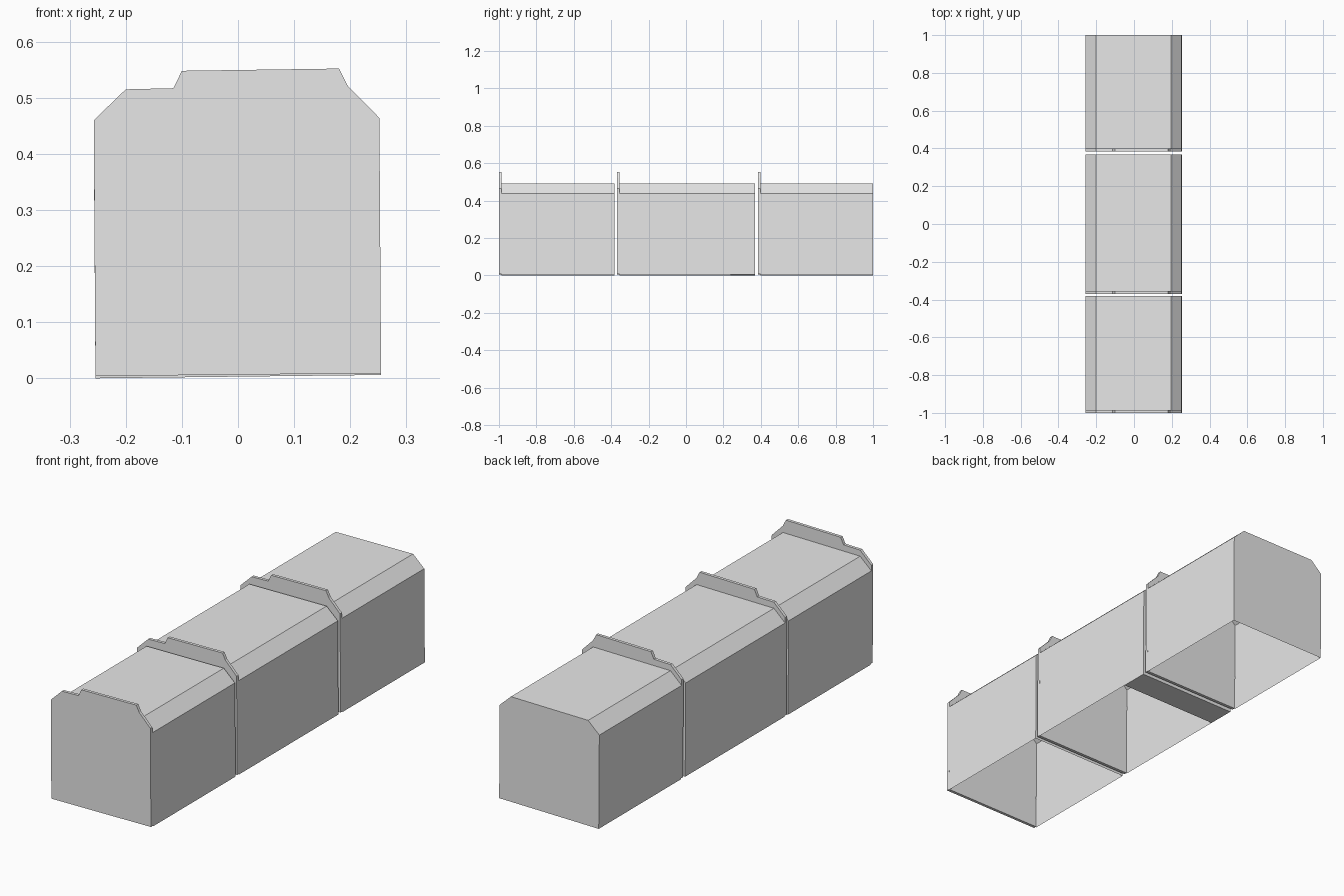
import bpy
import bmesh

if "Cube" in bpy.data.objects:
    bpy.data.objects.remove(bpy.data.objects["Cube"])

# One plain grey for everything
grey = bpy.data.materials.new("plain grey")
grey.use_nodes = True
grey.diffuse_color = (0.8, 0.8, 0.8, 1)
grey.node_tree.nodes["Principled BSDF"].inputs["Base Color"].default_value = (0.8, 0.8, 0.8, 1)

# Outlines in x, z, starting bottom left and going over the top
SHELL = [(-0.254, 0.0), (-0.257, 0.434), (-0.2, 0.487),
         (0.195, 0.491), (0.252, 0.438), (0.255, 0.006)]
PLATE = [(-0.254, 0.004), (-0.257, 0.46), (-0.2, 0.515), (-0.115, 0.517),
         (-0.1, 0.548), (0.18, 0.552), (0.195, 0.522), (0.252, 0.464), (0.255, 0.009)]


def extrude_outline(name, outline, y0, y1, closed, lip=0):
    """Sweep an outline along y; an unclosed sweep has no floor and no front."""
    bm = bmesh.new()
    front = [bm.verts.new((x, y0, z)) for x, z in outline]
    back = [bm.verts.new((x, y1, z)) for x, z in outline]
    n = len(outline)
    for i in range(n if closed else n - 1):
        j = (i + 1) % n
        bm.faces.new((front[i], back[i], back[j], front[j]))
    bm.faces.new(back[::-1])
    if closed:
        bm.faces.new(front)
    if lip:
        # Narrow floor strip along the rear edge
        a, b = outline[0], outline[-1]
        left = bm.verts.new((a[0], y1 - lip, a[1]))
        right = bm.verts.new((b[0], y1 - lip, b[1]))
        bm.faces.new((left, back[0], back[-1], right))
    bmesh.ops.recalc_face_normals(bm, faces=bm.faces[:])
    mesh = bpy.data.meshes.new(name)
    bm.to_mesh(mesh)
    bm.free()
    mesh.materials.append(grey)
    obj = bpy.data.objects.new(name, mesh)
    bpy.context.collection.objects.link(obj)
    return obj


# Three hollow sections, each with a taller stepped plate at its front
THICK = 0.014
for label, start, end, lip in (("front", -1.0, -0.382, 0),
                               ("middle", -0.37, 0.369, 0.13),
                               ("rear", 0.385, 1.0, 0)):
    extrude_outline(label + "_end_plate", PLATE, start, start + THICK, True)
    extrude_outline(label + "_shell", SHELL, start + THICK, end, False, lip)
